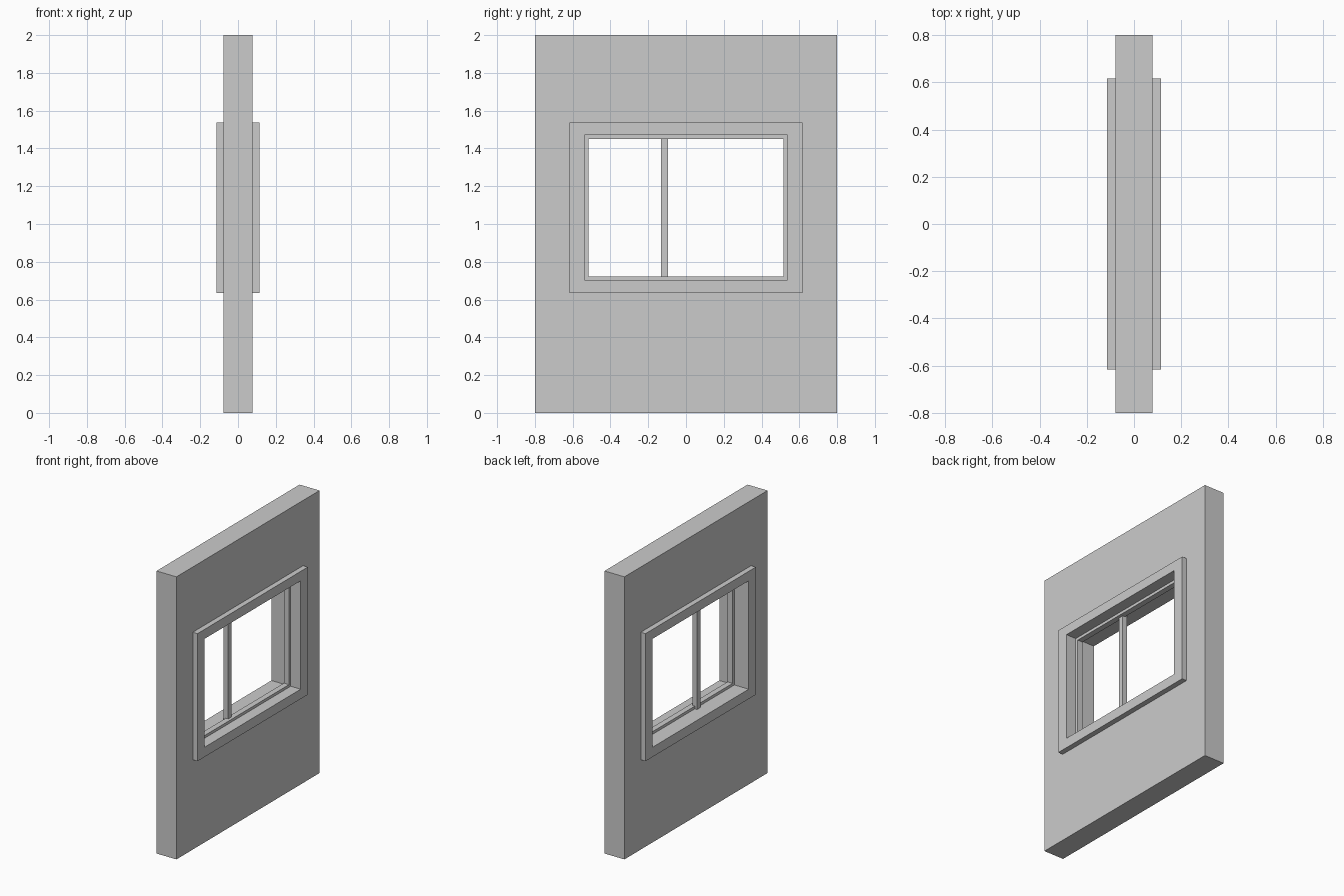
import bpy, bmesh

if "Cube" in bpy.data.objects:
    bpy.data.objects.remove(bpy.data.objects["Cube"])


def make_object(name, bm):
    bmesh.ops.recalc_face_normals(bm, faces=bm.faces)
    mesh = bpy.data.meshes.new(name)
    bm.to_mesh(mesh)
    bm.free()
    obj = bpy.data.objects.new(name, mesh)
    bpy.context.collection.objects.link(obj)
    return obj


def box(name, x, y, z):
    bm = bmesh.new()
    bmesh.ops.create_cube(bm, size=1)
    for v in bm.verts:
        v.co = [r[0] if c < 0 else r[1] for c, r in zip(v.co, (x, y, z))]
    return make_object(name, bm)


def ring(name, x, outer, inner):
    """Rectangular frame; outer and inner are (half width, z low, z high)."""
    bm = bmesh.new()
    loops = []
    for xv, (w, lo, hi) in ((x[0], outer), (x[1], outer), (x[1], inner), (x[0], inner)):
        loops.append([bm.verts.new((xv, y, z))
                      for y, z in ((-w, lo), (w, lo), (w, hi), (-w, hi))])
    for a, b in zip(loops, loops[1:] + loops[:1]):
        for i in range(4):
            j = (i + 1) % 4
            bm.faces.new((a[i], a[j], b[j], b[i]))
    return make_object(name, bm)


WALL = (0.8, 0.0, 2.0)
CASING = (0.617, 0.635, 1.538)
OPENING = (0.537, 0.704, 1.471)
SASH = (0.517, 0.723, 1.451)

# Wall panel with the window hole
ring("wall", (-0.078, 0.078), WALL, CASING)
# Casing lining the hole and standing proud on both sides
ring("window_casing", (-0.115, 0.115), CASING, OPENING)
# Thin inner frame and the off-centre upright
ring("window_sash", (-0.003, 0.037), OPENING, SASH)
box("window_mullion", (-0.021, 0.016), (-0.132, -0.094), (0.704, 1.471))
